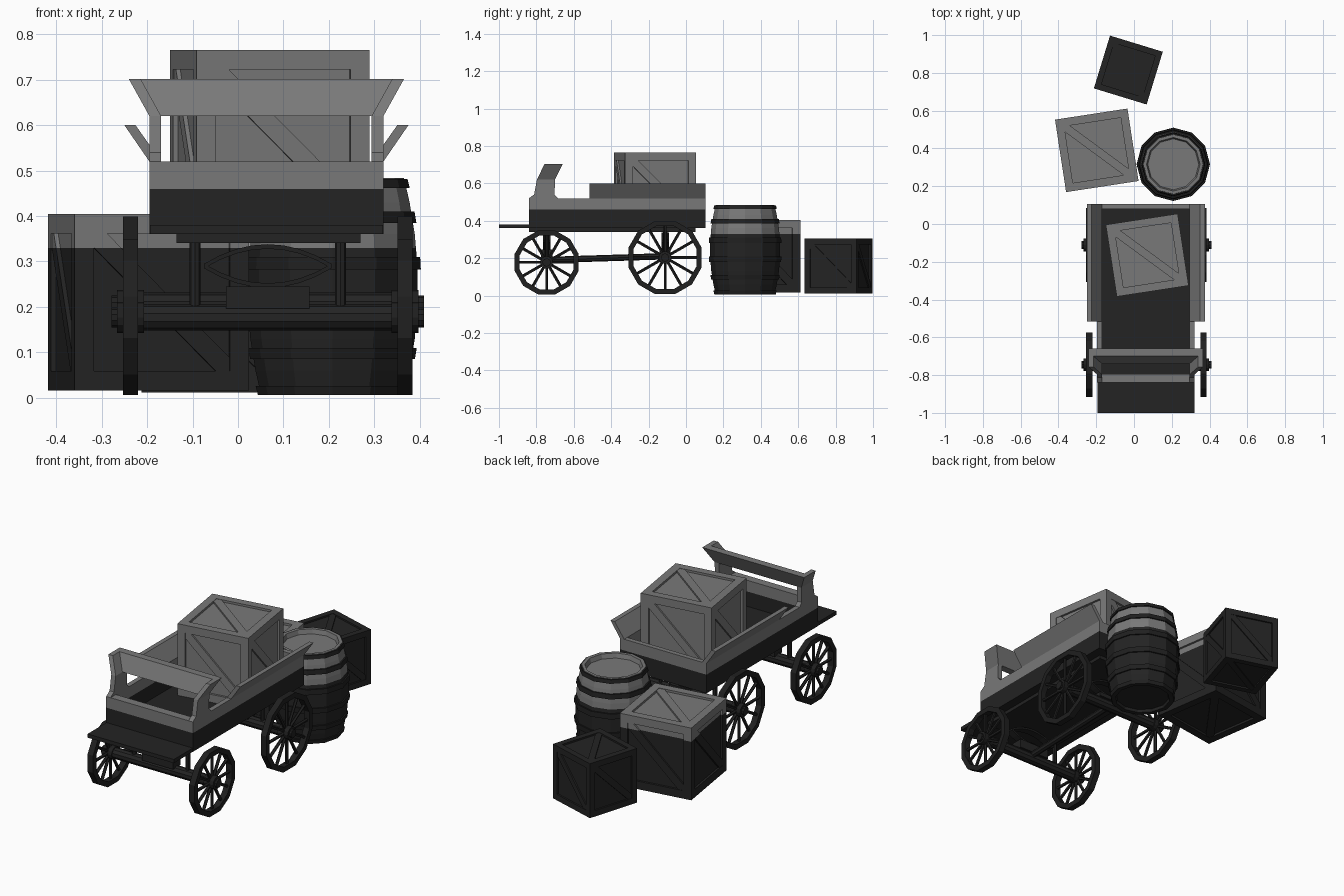
import bpy, bmesh, math
from mathutils import Matrix, Vector

if "Cube" in bpy.data.objects:
    bpy.data.objects.remove(bpy.data.objects["Cube"])


def mat(name, v):
    m = bpy.data.materials.new(name)
    m.diffuse_color = (v, v, v, 1)
    m.use_nodes = True
    m.node_tree.nodes["Principled BSDF"].inputs["Base Color"].default_value = m.diffuse_color
    return m


LIGHT = mat("light grey wood", 0.19)
DARK = mat("dark wood", 0.017)
IRON = mat("dark iron", 0.014)
CX = 0.0655  # wagon centre line


def finish(name, bm, material, split=None):
    """Make an object; with split, faces above that height turn light."""
    if split is not None:
        bmesh.ops.bisect_plane(bm, geom=bm.verts[:] + bm.edges[:] + bm.faces[:],
                               plane_co=(0, 0, split), plane_no=(0, 0, 1))
    bmesh.ops.recalc_face_normals(bm, faces=bm.faces[:])
    me = bpy.data.meshes.new(name)
    me.materials.append(material)
    if split is not None:
        me.materials.append(LIGHT)
        for f in bm.faces:
            f.material_index = int(f.calc_center_median().z > split)
    bm.to_mesh(me)
    bm.free()
    ob = bpy.data.objects.new(name, me)
    bpy.context.collection.objects.link(ob)
    return ob


def add_box(bm, lo, hi, m=Matrix()):
    lo, hi = Vector(lo), Vector(hi)
    t = m @ Matrix.Translation((lo + hi) / 2) @ Matrix.Diagonal((*(hi - lo), 1))
    bmesh.ops.create_cube(bm, size=1, matrix=t)


def box(name, lo, hi, material):
    bm = bmesh.new()
    add_box(bm, lo, hi)
    return finish(name, bm, material)


def add_hexa(bm, bottom, top):
    """Solid between two quads."""
    b = [bm.verts.new(p) for p in bottom]
    t = [bm.verts.new(p) for p in top]
    bm.faces.new(b)
    bm.faces.new(t)
    for i in range(4):
        j = (i + 1) % 4
        bm.faces.new((b[i], b[j], t[j], t[i]))


def add_lathe(bm, prof, n, m, closed=True):
    """Spin (radius, height) points round local z."""
    rings = []
    for k in range(n):
        a = 2 * math.pi * k / n
        rings.append([bm.verts.new(m @ Vector((r * math.cos(a), r * math.sin(a), h)))
                      for r, h in prof])
    for k in range(n):
        p, q = rings[k], rings[(k + 1) % n]
        for i in range(len(prof) if closed else len(prof) - 1):
            j = (i + 1) % len(prof)
            bm.faces.new((p[i], q[i], q[j], p[j]))
    bmesh.ops.remove_doubles(bm, verts=bm.verts[:], dist=1e-5)


def add_rod(bm, a, b, r, n=8):
    a, b = Vector(a), Vector(b)
    m = Matrix.Translation((a + b) / 2) @ (b - a).to_track_quat('Z', 'Y').to_matrix().to_4x4()
    bmesh.ops.create_cone(bm, cap_ends=True, segments=n, radius1=r, radius2=r,
                          depth=(b - a).length, matrix=m)


# Wagon body: dark lower walls, light upper walls, floor and footboard
X0, X1, Y0, Y1, T = -0.195, 0.32, -0.84, 0.105, 0.026
BX = (X0 + X1) / 2
for name, z0, z1, material in (("lower_walls", 0.36, 0.46, DARK), ("upper_walls", 0.46, 0.52, LIGHT)):
    bm = bmesh.new()
    add_box(bm, (X0, Y0, z0), (X0 + T, Y1, z1))
    add_box(bm, (X1 - T, Y0, z0), (X1, Y1, z1))
    add_box(bm, (X0 + T, Y0, z0), (X1 - T, Y0 + 0.045, z1))
    add_box(bm, (X0 + T, Y1 - T, z0), (X1 - T, Y1, z1))
    finish(name, bm, material)
box("floor", (X0 + 0.001, -1.0, 0.36), (X1 - 0.001, Y1 - 0.001, 0.38), DARK)
box("under_plate", (-0.135, Y0, 0.341), (0.27, 0.05, 0.36), DARK)

# Flared side boards
bm = bmesh.new()
for s in (-1, 1):
    q = [(0.2575, 0.52), (0.3125, 0.6), (0.288, 0.6), (0.2315, 0.52)]
    add_hexa(bm, [(BX + s * x, -0.515, z) for x, z in q], [(BX + s * x, Y1, z) for x, z in q])
finish("flared_side_boards", bm, LIGHT)

# Seat: side panels, flared wings and the backrest
bm = bmesh.new()
for s in (-1, 1):
    def quad(y0, y1, z, out, s=s):
        return [(BX + s * (out - T), y0, z), (BX + s * out, y0, z),
                (BX + s * out, y1, z), (BX + s * (out - T), y1, z)]
    rows = [quad(-0.84, -0.685, 0.52, 0.2575), quad(-0.812, -0.703, 0.54, 0.2575),
            quad(-0.797, -0.70, 0.62, 0.2575), quad(-0.757, -0.66, 0.702, 0.303)]
    for a, b in zip(rows, rows[1:]):
        add_hexa(bm, a, b)
w0, w1 = 0.235, 0.28
add_hexa(bm, [(BX - w0, -0.74, 0.62), (BX + w0, -0.74, 0.62), (BX + w0, -0.70, 0.62), (BX - w0, -0.70, 0.62)],
         [(BX - w1, -0.70, 0.702), (BX + w1, -0.70, 0.702), (BX + w1, -0.66, 0.702), (BX - w1, -0.66, 0.702)])
finish("seat", bm, LIGHT)

# Wheels, axles and springs
for end, y, R in (("front", -0.745, 0.177), ("rear", -0.112, 0.203)):
    z = R
    for side, s in (("left", -1), ("right", 1)):
        c = Vector((CX + s * 0.302, y, z))
        m = Matrix.Translation(c) @ Matrix.Rotation(math.pi / 2, 4, 'Y') @ Matrix.Rotation(math.pi / 12, 4, 'Z')
        bm = bmesh.new()
        add_lathe(bm, [(R, -0.0165), (R, 0.0165), (R - 0.028, 0.0165), (R - 0.028, -0.0165)], 12, m)
        for k in range(12):
            a = math.pi * 2 * k / 12
            d = Vector((0, math.cos(a), math.sin(a)))
            add_rod(bm, c + d * 0.02, c + d * (R - 0.02), 0.0085, 5)
        add_rod(bm, c - Vector((0.03, 0, 0)), c + Vector((0.03, 0, 0)), 0.034, 12)
        add_rod(bm, c, c + Vector((s * 0.042, 0, 0)), 0.022, 10)
        finish(f"{end}_{side}_wheel", bm, IRON)
    bm = bmesh.new()
    add_rod(bm, (CX - 0.3, y, z), (CX + 0.3, y, z), 0.029, 10)
    add_box(bm, (CX - 0.092, y - 0.03, z + 0.02), (CX + 0.092, y + 0.03, 0.245))
    for s in (-1, 1):
        add_rod(bm, (CX + s * 0.16, y, z), (CX + s * 0.16, y, 0.345), 0.012)
    finish(f"{end}_axle", bm, DARK)
    # Lens-shaped leaf spring
    bm = bmesh.new()
    for s in (-1, 1):
        pts = [(CX + 0.14 * t / 4, 0.29 + s * 0.043 * (1 - (t / 4) ** 2)) for t in range(-4, 5)]
        for (xa, za), (xb, zb) in zip(pts, pts[1:]):
            add_hexa(bm, [(xa, y - 0.02, za - 0.005), (xa, y + 0.02, za - 0.005),
                          (xa, y + 0.02, za + 0.005), (xa, y - 0.02, za + 0.005)],
                     [(xb, y - 0.02, zb - 0.005), (xb, y + 0.02, zb - 0.005),
                      (xb, y + 0.02, zb + 0.005), (xb, y - 0.02, zb + 0.005)])
    finish(f"{end}_leaf_spring", bm, IRON)
bm = bmesh.new()
add_rod(bm, (CX, -0.745, 0.19), (CX, -0.112, 0.21), 0.017)
finish("reach_pole", bm, DARK)


# Crates: core, edge beams and a diagonal brace on every face
def crate(name, x, y, z, s, angle, split=None, material=DARK):
    base = Matrix.Translation((x, y, z + s / 2)) @ Matrix.Rotation(math.radians(angle), 4, 'Z')
    h, w = s / 2, s * 0.11
    bm = bmesh.new()
    c = h - s * 0.03
    add_box(bm, (-c, -c, -c), (c, c, c), base)
    quarter = math.pi / 2
    turns = [Matrix.Rotation(quarter * k, 4, 'Z') for k in range(4)]
    turns += [Matrix.Rotation(k * quarter, 4, 'X') for k in (1, -1)]
    for t in turns:
        d = base @ t @ Matrix.Rotation(quarter / 2, 4, 'Y')
        ln = (h - w / 2) * math.sqrt(2)
        add_box(bm, (-ln, -h + 0.002, -w / 2), (ln, -c + 0.01, w / 2), d)
    for axis in ('X', 'Y', 'Z'):
        r = Matrix() if axis == 'Z' else Matrix.Rotation(quarter, 4, 'Y' if axis == 'X' else 'X')
        for sx in (-1, 1):
            for sy in (-1, 1):
                cx, cy = sx * (h - w / 2), sy * (h - w / 2)
                add_box(bm, (cx - w / 2, cy - w / 2, -h), (cx + w / 2, cy + w / 2, h), base @ r)
    finish(name, bm, material, split)


crate("loaded_crate", 0.07, -0.165, 0.38, 0.385, 8.7, material=LIGHT)
crate("large_crate", -0.197, 0.39, 0.016, 0.388, 8.7, split=0.33)
crate("small_crate", -0.03, 0.815, 0.012, 0.292, -17)

# Barrel: staves with a recessed lid, then hoops
BM = Matrix.Translation((0.208, 0.316, 0))


def stave_r(z):
    return 0.157 + 0.031 * (1 - ((z - 0.245) / 0.24) ** 2)


bm = bmesh.new()
zs = [0.006, 0.06, 0.13, 0.2, 0.29, 0.36, 0.43, 0.484]
prof = [(0, 0.02), (0.135, 0.02), (0.14, 0.006)] + [(stave_r(z), z) for z in zs]
prof += [(0.142, 0.484), (0.135, 0.46), (0, 0.46)]
add_lathe(bm, prof, 12, BM, closed=False)
finish("barrel", bm, DARK, split=0.33)
bm = bmesh.new()
for a, b in ((0.006, 0.026), (0.085, 0.11), (0.18, 0.208), (0.282, 0.31), (0.385, 0.41), (0.462, 0.482)):
    ra, rb = stave_r(a), stave_r(b)
    add_lathe(bm, [(ra - 0.01, a), (ra + 0.007, a), (rb + 0.007, b), (rb - 0.01, b)], 12, BM)
finish("barrel_hoops", bm, IRON)
